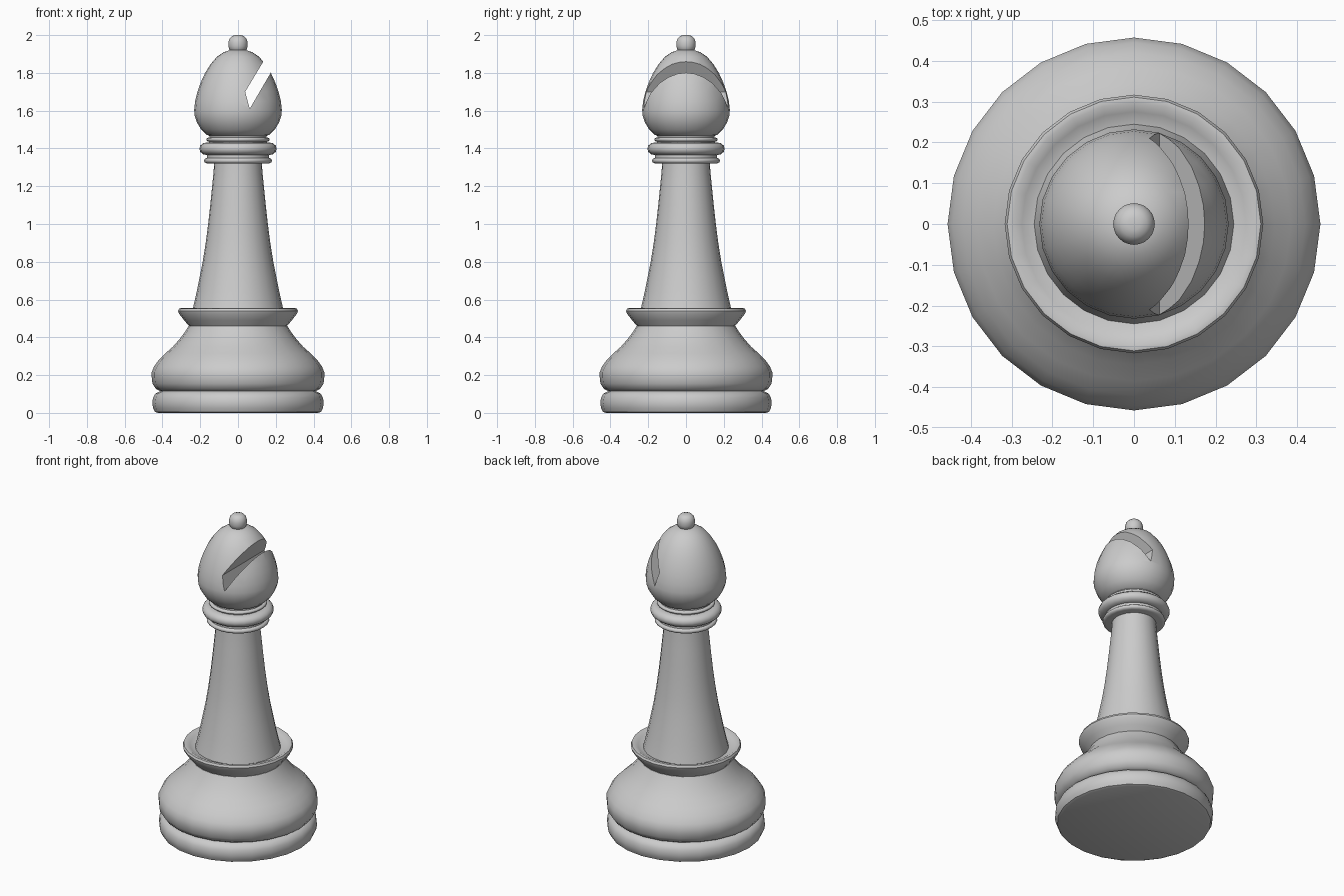
import bpy
import bmesh
import math

SIDES = 24

default_cube = bpy.data.objects.get("Cube")
if default_cube:
    bpy.data.objects.remove(default_cube)

grey = bpy.data.materials.new("plain grey")
grey.use_nodes = True
GREY = (0.6, 0.6, 0.6, 1)
grey.diffuse_color = GREY
grey.node_tree.nodes["Principled BSDF"].inputs["Base Color"].default_value = GREY


def add_object(name, bm):
    bmesh.ops.recalc_face_normals(bm, faces=bm.faces)
    mesh = bpy.data.meshes.new(name)
    bm.to_mesh(mesh)
    bm.free()
    mesh.materials.append(grey)
    obj = bpy.data.objects.new(name, mesh)
    bpy.context.collection.objects.link(obj)
    return obj


def activate(obj):
    bpy.ops.object.select_all(action='DESELECT')
    obj.select_set(True)
    bpy.context.view_layer.objects.active = obj


def smooth(obj, angle=40):
    activate(obj)
    bpy.ops.object.shade_smooth_by_angle(angle=math.radians(angle))


def lathe(name, profile):
    """Turn (radius, height) points around z, closed at both ends."""
    points = [(0, profile[0][1])] + profile + [(0, profile[-1][1])]
    bm = bmesh.new()
    verts = [bm.verts.new((r, 0, z)) for r, z in points]
    edges = [bm.edges.new(pair) for pair in zip(verts, verts[1:])]
    bmesh.ops.spin(bm, geom=verts + edges, cent=(0, 0, 0), axis=(0, 0, 1),
                   angle=math.tau, steps=SIDES, use_duplicate=False)
    bmesh.ops.remove_doubles(bm, verts=bm.verts, dist=0.0005)
    return add_object(name, bm)


def ring(name, radius, low, high, bulge):
    """Disc with a rounded rim."""
    mid, half = (low + high) / 2, (high - low) / 2
    angles = [math.radians(a) for a in range(-90, 91, 30)]
    return lathe(name, [(radius - bulge + bulge * math.cos(a),
                         mid + half * math.sin(a)) for a in angles])


# Foot and swelling base
parts = [
    lathe("foot", [(.425, 0), (.44, .006), (.449, .025), (.454, .05), (.45, .08),
                   (.437, .103), (.41, .116)]),
    lathe("base_swell", [(.41, .114), (.434, .127), (.453, .155), (.457, .19),
                         (.457, .215), (.445, .245), (.42, .28), (.385, .315),
                         (.345, .35), (.31, .39), (.28, .43), (.262, .46)]),
    # Dished collar under the stem
    lathe("base_collar", [(.255, .455), (.285, .49), (.312, .525), (.317, .54),
                          (.311, .553), (.298, .555), (.275, .542), (.245, .53)]),
    lathe("stem", [(.246, .525), (.236, .565), (.219, .64), (.203, .72), (.187, .8),
                   (.171, .9), (.158, 1.0), (.147, 1.1), (.137, 1.2), (.129, 1.28),
                   (.126, 1.33)]),
    # Neck rings
    ring("lower_neck_ring", .18, 1.32, 1.35, .02),
    lathe("neck", [(.165, 1.335), (.165, 1.372), (.155, 1.425), (.15, 1.47)]),
    ring("middle_neck_ring", .205, 1.365, 1.432, .04),
    ring("upper_neck_ring", .168, 1.437, 1.457, .012),
]

# Pointed head with a slanted slot cut through it
head = lathe("head", [(.13, 1.458), (.165, 1.472), (.195, 1.5), (.218, 1.538),
                      (.23, 1.575), (.232, 1.605), (.227, 1.65), (.215, 1.7),
                      (.197, 1.75), (.174, 1.8), (.146, 1.845), (.112, 1.885),
                      (.075, 1.91), (.04, 1.922)])
bm = bmesh.new()
slot = [(.038, 1.7), (.062, 1.61), (.272, 1.97), (.218, 2.0)]
face = bm.faces.new([bm.verts.new((x, -.4, z)) for x, z in slot])
extruded = bmesh.ops.extrude_face_region(bm, geom=[face])["geom"]
bmesh.ops.translate(bm, vec=(0, .8, 0),
                    verts=[v for v in extruded if isinstance(v, bmesh.types.BMVert)])
cutter = add_object("slot_cutter", bm)
cutter.hide_render = True
cut = head.modifiers.new("slot", 'BOOLEAN')
cut.operation = 'DIFFERENCE'
cut.solver = 'EXACT'
cut.object = cutter
activate(head)
bpy.ops.object.modifier_apply(modifier=cut.name)
bpy.data.objects.remove(cutter)
parts.append(head)

# Finial bead on top
parts.append(lathe("finial", [(.036, 1.912), (.047, 1.925), (.051, 1.942), (.051, 1.963),
                              (.045, 1.982), (.032, 1.995), (.015, 2.0)]))

for part in parts:
    smooth(part)
